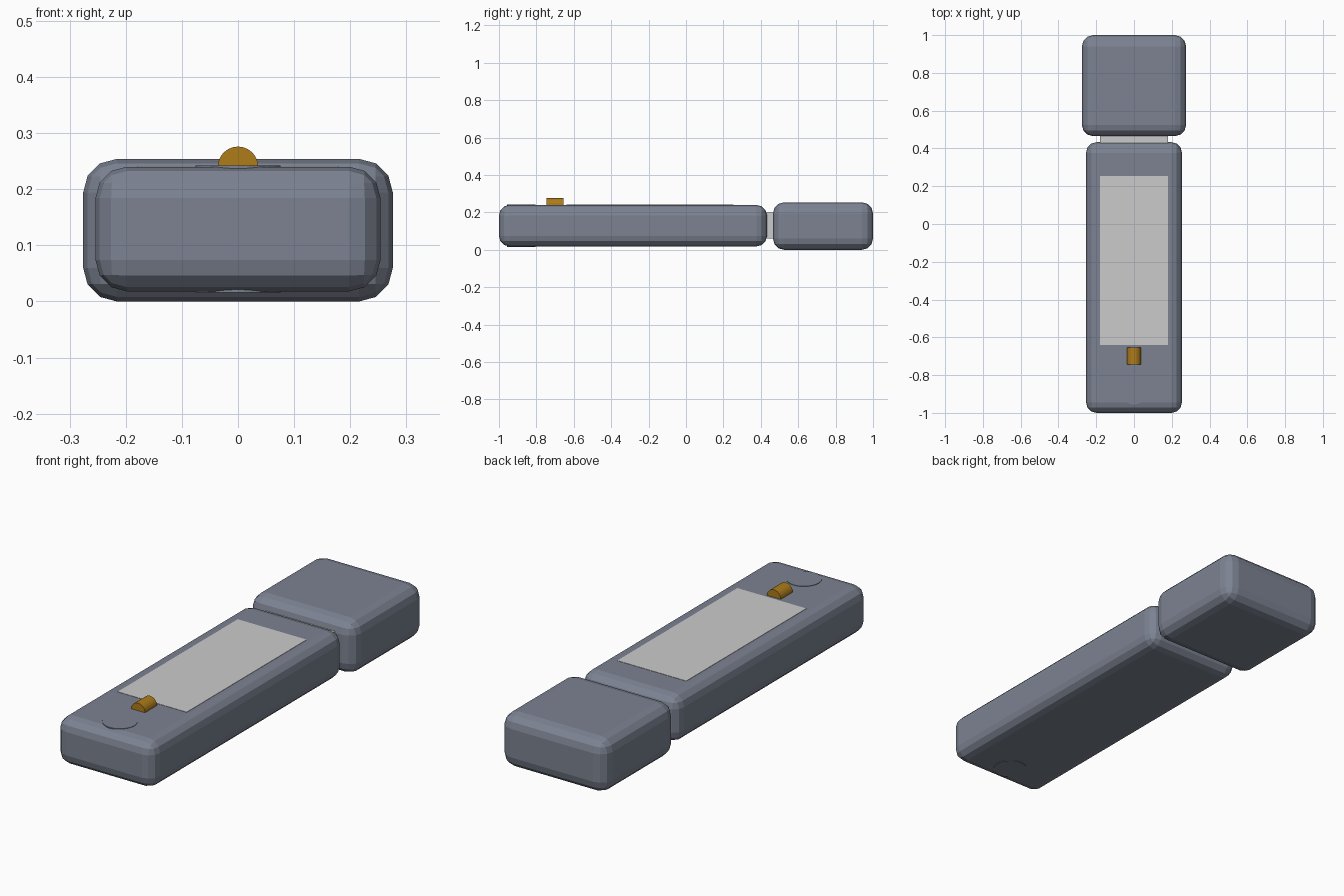
import bpy, bmesh, math

if "Cube" in bpy.data.objects:
    bpy.data.objects.remove(bpy.data.objects["Cube"])


def make_material(name, color):
    mat = bpy.data.materials.new(name)
    mat.diffuse_color = color
    mat.use_nodes = True
    mat.node_tree.nodes["Principled BSDF"].inputs["Base Color"].default_value = mat.diffuse_color
    return mat


def finish(name, bm, mat=None):
    mesh = bpy.data.meshes.new(name)
    bm.to_mesh(mesh)
    bm.free()
    obj = bpy.data.objects.new(name, mesh)
    bpy.context.collection.objects.link(obj)
    if mat:
        mesh.materials.append(mat)
    return obj


def box(name, lo, hi, mat=None, bevel=0):
    bm = bmesh.new()
    bmesh.ops.create_cube(bm, size=1)
    for v in bm.verts:
        v.co = [l + (h - l) * (c + 0.5) for l, h, c in zip(lo, hi, v.co)]
    obj = finish(name, bm, mat)
    if bevel:
        mod = obj.modifiers.new("rounded_edges", 'BEVEL')
        mod.width = bevel
        mod.segments = 3
    return obj


slate = make_material("slate_plastic", (0.2, 0.225, 0.285, 1))
amber = make_material("amber_light", (0.42, 0.2, 0.01, 1))

# Rounded drive body and slightly larger cap
box("drive_body", (-0.254, -1, 0.018), (0.254, 0.433, 0.24), slate, 0.056)
box("cap", (-0.276, 0.465, 0), (0.276, 1, 0.254), slate, 0.06)

# Metal connector bridging the gap, and the label on top
box("connector", (-0.18, 0.38, 0.06), (0.18, 0.62, 0.2))
box("label", (-0.18, -0.64, 0.236), (0.18, 0.255, 0.2415))

# Half-round indicator light lying along y
bm = bmesh.new()
arc = [bm.verts.new((0.036 * math.cos(math.pi * i / 12), -0.745,
                     0.24 + 0.036 * math.sin(math.pi * i / 12))) for i in range(13)]
front = bm.faces.new(arc)
ext = bmesh.ops.extrude_face_region(bm, geom=[front], use_keep_orig=True)
bmesh.ops.translate(bm, vec=(0, 0.09, 0),
                    verts=[g for g in ext["geom"] if isinstance(g, bmesh.types.BMVert)])
bmesh.ops.recalc_face_normals(bm, faces=bm.faces)
finish("indicator_light", bm, amber)

# Round keyring plug, just proud of the top and bottom faces
bm = bmesh.new()
bmesh.ops.create_cone(bm, cap_ends=True, segments=24, radius1=0.076, radius2=0.076, depth=0.226)
bmesh.ops.translate(bm, vec=(0, -0.88, 0.129), verts=bm.verts)
finish("keyring_plug", bm, slate)
